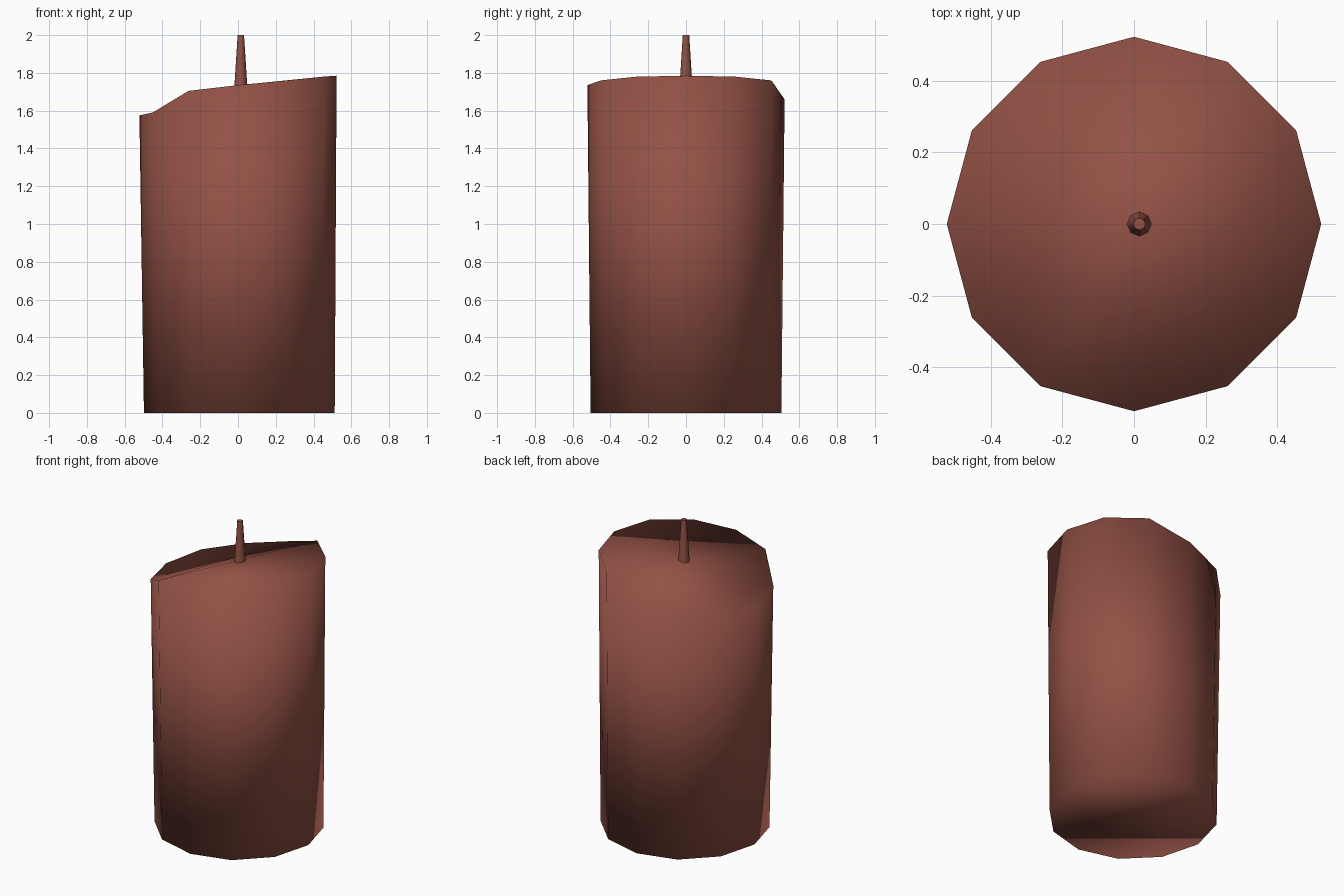
import bpy
import bmesh
from math import cos, sin, tau, radians

cube = bpy.data.objects.get("Cube")
if cube:
    bpy.data.objects.remove(cube, do_unlink=True)

wax = bpy.data.materials.new("reddish_brown_wax")
wax.use_nodes = True
colour = (0.29, 0.083, 0.06, 1)
wax.diffuse_color = colour
wax.node_tree.nodes["Principled BSDF"].inputs["Base Color"].default_value = colour


def ring(bm, radius, heights, cx=0.0):
    """A loop of vertices around z, one for each height."""
    n = len(heights)
    return [bm.verts.new((cx + radius * cos(tau * i / n), radius * sin(tau * i / n), z))
            for i, z in enumerate(heights)]


def wall(bm, low, high):
    n = len(low)
    for i in range(n):
        j = (i + 1) % n
        bm.faces.new((low[i], low[j], high[j], high[i]))


def finish(bm, name):
    bmesh.ops.recalc_face_normals(bm, faces=bm.faces)
    mesh = bpy.data.meshes.new(name)
    bm.to_mesh(mesh)
    bm.free()
    mesh.materials.append(wax)
    obj = bpy.data.objects.new(name, mesh)
    bpy.context.collection.objects.link(obj)
    for face in mesh.polygons:
        face.use_smooth = True
    return obj


# Candle body: slightly flared, with a tilted rim melted down at the back left corner
rim = [1.785, 1.78, 1.76, 1.66, 1.605, 1.585, 1.575, 1.59, 1.705, 1.735, 1.76, 1.78]
bm = bmesh.new()
base = ring(bm, 0.505, [0.0] * len(rim), 0.007)
top = ring(bm, 0.522, rim)
wall(bm, base, top)
bm.faces.new(base[::-1])
bm.faces.new(top[2:9])               # melted part of the top
bm.faces.new(top[8:] + top[:3])      # high part of the top
finish(bm, "candle_body")

# Wick: thin tapered stem sunk into the top
bm = bmesh.new()
foot = ring(bm, 0.036, [1.70] * 8, 0.015)
tip = ring(bm, 0.017, [2.0] * 8, 0.015)
wall(bm, foot, tip)
bm.faces.new(foot[::-1])
bm.faces.new(tip)
wick = finish(bm, "wick")
bpy.ops.object.select_all(action="DESELECT")
wick.select_set(True)
bpy.context.view_layer.objects.active = wick
bpy.ops.object.shade_smooth_by_angle(angle=radians(50))
